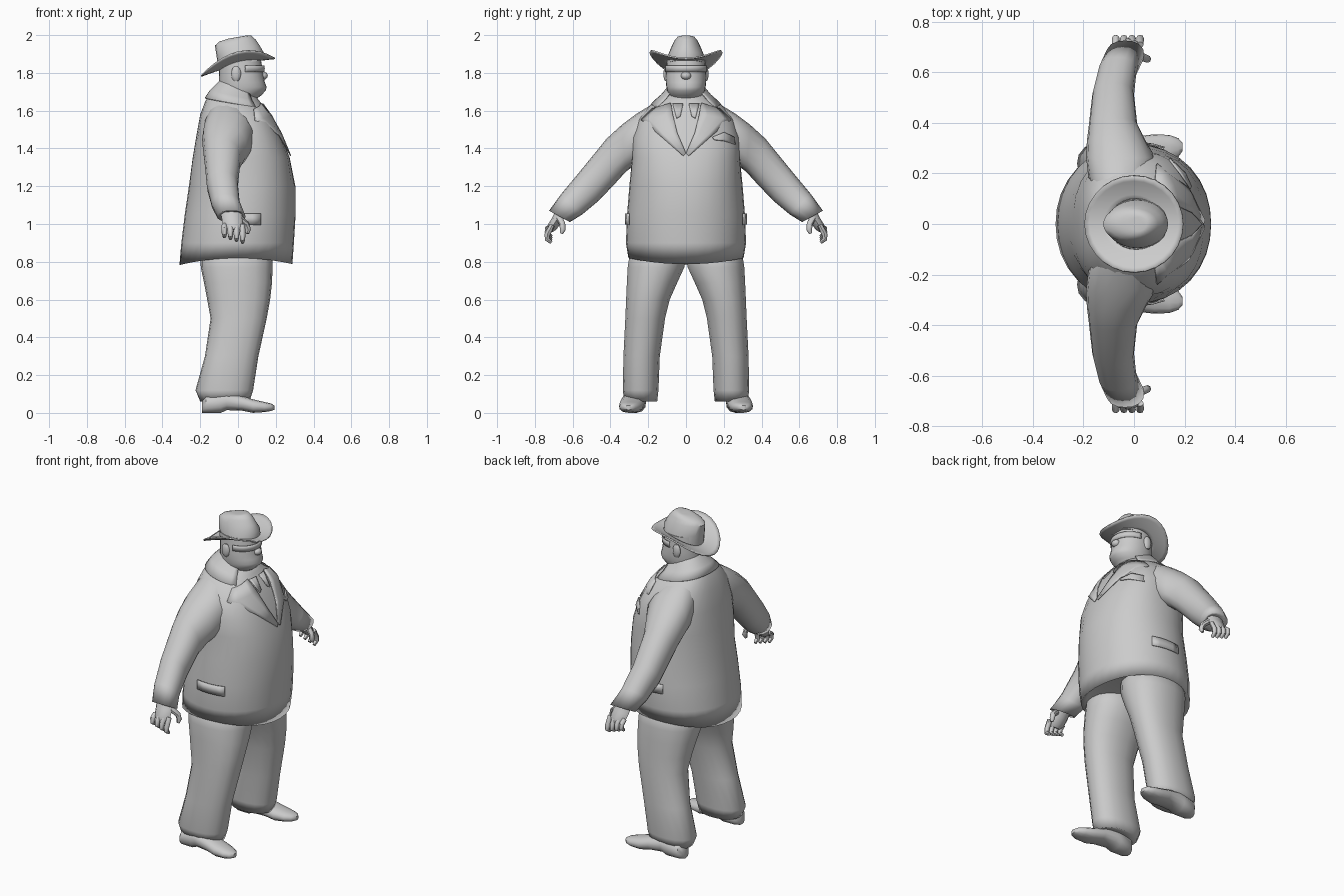
import bpy, bmesh, math
from mathutils import Vector
from mathutils.bvhtree import BVHTree

cube = bpy.data.objects.get("Cube")
if cube:
    bpy.data.objects.remove(cube)

grey = bpy.data.materials.new("plain grey")
grey.use_nodes = True
tone = (0.6, 0.6, 0.6, 1)
grey.diffuse_color = tone
grey.node_tree.nodes["Principled BSDF"].inputs["Base Color"].default_value = tone


def oval(centre, u, v, n=24, power=2.3, start=0, sweep=math.tau):
    """Ring (or arc) of points on a rounded-square oval."""
    count = n if sweep == math.tau else n + 1
    ring = []
    for i in range(count):
        a = start + sweep * i / n
        c, s = math.cos(a), math.sin(a)
        f = (abs(c) ** power + abs(s) ** power) ** (-1 / power)
        ring.append(Vector(centre) + Vector(u) * c * f + Vector(v) * s * f)
    return ring


def loft(name, rings, closed=True, caps=True, thick=0.0, angle=45):
    """Skin a list of equal-length rings into one smooth object."""
    bm = bmesh.new()
    rows = [[bm.verts.new(p) for p in ring] for ring in rings]
    n = len(rows[0])
    for a, b in zip(rows, rows[1:]):
        for i in range(n if closed else n - 1):
            j = (i + 1) % n
            bm.faces.new((a[i], a[j], b[j], b[i]))
    if closed and caps:
        bm.faces.new(rows[0])
        bm.faces.new(rows[-1])
    bmesh.ops.recalc_face_normals(bm, faces=bm.faces)
    mesh = bpy.data.meshes.new(name)
    bm.to_mesh(mesh)
    bm.free()
    mesh.materials.append(grey)
    mesh.polygons.foreach_set("use_smooth", [True] * len(mesh.polygons))
    mesh.set_sharp_from_angle(angle=math.radians(angle))
    obj = bpy.data.objects.new(name, mesh)
    bpy.context.scene.collection.objects.link(obj)
    if thick:
        mod = obj.modifiers.new("thickness", 'SOLIDIFY')
        mod.thickness = thick
        mod.offset = 0
    return obj


def tilted(z_back, z_front, x_back, x_front, width, **kw):
    """Cross-section centred on y = 0, sloping from back to front."""
    mid = ((x_back + x_front) / 2, 0, (z_back + z_front) / 2)
    u = ((x_front - x_back) / 2, 0, (z_front - z_back) / 2)
    return oval(mid, u, (0, width, 0), **kw)


def tube(name, path, radii, flat=1.0):
    """Rounded limb along a path; flat widens it in x."""
    path = [Vector(p) for p in path]
    rings = []
    for i, (p, r) in enumerate(zip(path, radii)):
        t = (path[min(i + 1, len(path) - 1)] - path[max(i - 1, 0)]).normalized()
        v = t.cross(Vector((1, 0, 0))).normalized()
        rings.append(oval(p, v.cross(t) * r * flat, v * r, n=8, power=2))
    return loft(name, rings)


def ball(name, centre, sx, sy, sz):
    rings = []
    for i in range(1, 8):
        a = math.pi * i / 8
        r = math.sin(a)
        c = Vector(centre) + Vector((0, 0, sz * math.cos(a)))
        rings.append(oval(c, (sx * r, 0, 0), (0, sy * r, 0), n=10, power=2))
    return loft(name, rings)


# Coat body: round belly, flatter shoulders, hem dropping at front and back
body = [
    (.835, .835, -.27, .25, .27), (.82, .82, -.31, .288, .305),
    (.9, .9, -.3, .296, .318), (1.05, 1.05, -.282, .305, .312),
    (1.2, 1.2, -.26, .304, .3), (1.35, 1.35, -.24, .274, .285),
    (1.47, 1.45, -.22, .235, .285), (1.58, 1.54, -.2, .195, .25),
    (1.645, 1.61, -.175, .15, .19), (1.7, 1.65, -.145, .115, .125),
    (1.74, 1.67, -.105, .1, .09)]
rings = [tilted(*s, n=32, power=2.1 if s[0] < 1.3 else 2.5) for s in body]
for p in rings[1]:
    p.z -= 0.035 * (p.x / 0.3) ** 2
coat = loft("coat", rings, angle=180)
surface = BVHTree.FromPolygons([v.co.copy() for v in coat.data.vertices],
                               [tuple(f.vertices) for f in coat.data.polygons])


def plate(name, edge_a, edge_b, ray, lift=0.01, steps=4):
    """Thin cloth panel between two edges, laid on the coat."""
    ray = Vector(ray)
    rows = []
    for a, b in zip(edge_a, edge_b):
        row = []
        for i in range(steps + 1):
            p = Vector(a).lerp(Vector(b), i / steps)
            hit = surface.ray_cast(p - ray, ray)[0]
            row.append((hit or p) - ray * lift)
        rows.append(row)
    return loft(name, rows, closed=False, thick=0.006)


# Folded collar round the neck, running down into the lapels
arc = dict(start=math.pi * 0.3, sweep=math.pi * 1.4)
loft("coat_collar", [tilted(*s, **arc) for s in (
    (1.665, 1.605, -.174, .158, .18), (1.705, 1.645, -.148, .125, .133),
    (1.755, 1.68, -.1, .1, .096), (1.72, 1.66, -.09, .08, .088))],
    closed=False, thick=0.006)

for side, s in (("left", 1), ("right", -1)):
    # Lapel and shirt collar
    inner = [(.08, 1.64), (.07, 1.58), (.045, 1.48), (0, 1.375)]
    outer = [(.18, 1.61), (.238, 1.55), (.14, 1.47), (.015, 1.36)]
    plate(side + "_lapel", [(0, s * y, z) for y, z in inner],
          [(0, s * y, z) for y, z in outer], (-1, 0, 0), 0.009)
    plate(side + "_shirt_collar", [(0, s * .015, 1.635), (0, s * .03, 1.57)],
          [(0, s * .07, 1.635), (0, s * .05, 1.56)], (-1, 0, 0), 0.005)
    # Hip pocket flap
    plate(side + "_pocket_flap", [(-.06, 0, 1.055), (-.06, 0, 1.0)],
          [(.12, 0, 1.055), (.12, 0, .995)], (0, -s, 0), 0.009)

    # Sleeve: upper edge, lower edge, back and front limits
    sleeve = []
    for top, low, x0, x1 in (
            ((.07, 1.69), (.1, 1.4), -.13, .03), ((.17, 1.64), (.2, 1.34), -.18, .065),
            ((.26, 1.585), (.275, 1.31), -.19, .082), ((.34, 1.525), (.32, 1.275), -.186, .045),
            ((.42, 1.452), (.37, 1.22), -.178, .013),
            ((.56, 1.28), (.46, 1.125), -.165, 0),
            ((.66, 1.16), (.55, 1.05), -.14, .01), ((.725, 1.07), (.615, 1.01), -.11, .04),
            ((.7, 1.07), (.64, 1.035), -.08, .02)):
        y, z = (top[0] + low[0]) / 2, (top[1] + low[1]) / 2
        sleeve.append(oval(((x0 + x1) / 2, s * y, z), ((x1 - x0) / 2, 0, 0),
                           (0, s * (top[0] - low[0]) / 2, (top[1] - low[1]) / 2), n=16))
    loft(side + "_sleeve", sleeve, angle=180)

    # Hand with curled fingers
    tube(side + "_palm", [(-.035, s * .665, 1.06), (-.03, s * .685, 1.02),
                          (-.025, s * .708, .985), (-.025, s * .72, .965)],
         (.028, .027, .026, .016), flat=2)
    for i in range(4):
        x = -.072 + i * .032
        drop = .01 * i
        tube(f"{side}_finger_{i + 1}", [(x, s * .708, .995), (x, s * .734, .975 - drop),
             (x, s * .735, .95 - drop), (x, s * .712, .932 - drop)], (.014, .015, .014, .009))
    tube(side + "_thumb", [(.01, s * .67, 1.03), (.045, s * .655, 1.0),
                           (.053, s * .652, .97), (.05, s * .66, .95)],
         (.018, .016, .015, .009))

    # Trouser leg
    leg = []
    for z, x0, x1, y0, y1 in (
            (.9, -.2, .18, .0, .29), (.77, -.197, .183, .008, .31),
            (.69, -.18, .18, .045, .314), (.6, -.163, .17, .085, .318),
            (.5, -.145, .152, .11, .322), (.3, -.175, .108, .138, .332),
            (.12, -.225, .08, .145, .335), (.06, -.2, .06, .152, .328),
            (.075, -.15, .03, .2, .3)):
        leg.append(oval(((x0 + x1) / 2, s * (y0 + y1) / 2, z),
                        ((x1 - x0) / 2, 0, 0), (0, (y1 - y0) / 2, 0), n=18))
    loft(side + "_trouser_leg", leg, angle=180)

    # Shoe: lengthwise sections, toe turned slightly out
    shoe = []
    for x, low, high, w in ((-.19, .0, .06, .03), (-.17, 0, .09, .055), (-.09, 0, .11, .063),
                            (-.06, .014, .11, .063), (.02, .012, .09, .064), (.08, 0, .072, .064),
                            (.14, .004, .058, .054), (.175, .01, .05, .037),
                            (.192, .016, .04, .016)):
        y = s * (.275 + .12 * max(x + .05, 0))
        shoe.append(oval((x, y, (low + high) / 2), (0, w, 0),
                         (0, 0, (high - low) / 2), n=14, power=2.6))
    loft(side + "_shoe", shoe)
    ball(side + "_ear", (-.01, s * .106, 1.795), .026, .014, .042)

# Handkerchief in the breast pocket
plate("handkerchief", [(0, .14, 1.46), (0, .2, 1.485), (0, .255, 1.46)],
      [(0, .15, 1.445), (0, .2, 1.44), (0, .26, 1.42)], (-1, 0, 0), 0.01)

# Head with heavy jaw
head = [(1.6, -.09, .06, .075), (1.655, -.095, .085, .075), (1.68, -.1, .122, .09),
        (1.705, -.1, .146, .1), (1.725, -.1, .152, .104), (1.75, -.1, .142, .107),
        (1.785, -.1, .136, .107), (1.83, -.1, .128, .104), (1.88, -.1, .12, .1)]
loft("head", [tilted(z, z, *rest, power=2.1) for z, *rest in head])
ball("nose", (.132, 0, 1.785), .026, .028, .022)

# Sunglasses wrapping the face
wrap = dict(start=-math.pi * 0.45, sweep=math.pi * 0.9, power=2.1)
loft("sunglasses", [tilted(z, z, -.1, x, .109, **wrap) for z, x in
                    ((1.805, .137), (1.825, .14), (1.84, .137))], closed=False, thick=0.004)

# Hat: brim curled up at the sides, low at the back
brim = []
for r in (.09, .12, .15, .175, .195):
    ring = oval((0, 0, 0), (r, 0, 0), (0, r * .98, 0), n=28, power=2)
    for p in ring:
        p.z = 1.845 + .24 * p.x - .4 * p.x ** 2 + 1.8 * p.y ** 2
    brim.append(ring)
loft("hat_brim", brim, caps=False, thick=0.008)
crown = [(1.82, 1.87, -.105, .135, .1), (1.885, 1.91, -.113, .135, .094),
         (1.945, 1.945, -.122, .115, .074), (1.965, 1.975, -.1, .095, .062),
         (1.982, 1.997, -.05, .07, .046), (1.988, 1.999, -.01, .05, .028)]
loft("hat_crown", [tilted(*s, power=2) for s in crown])
